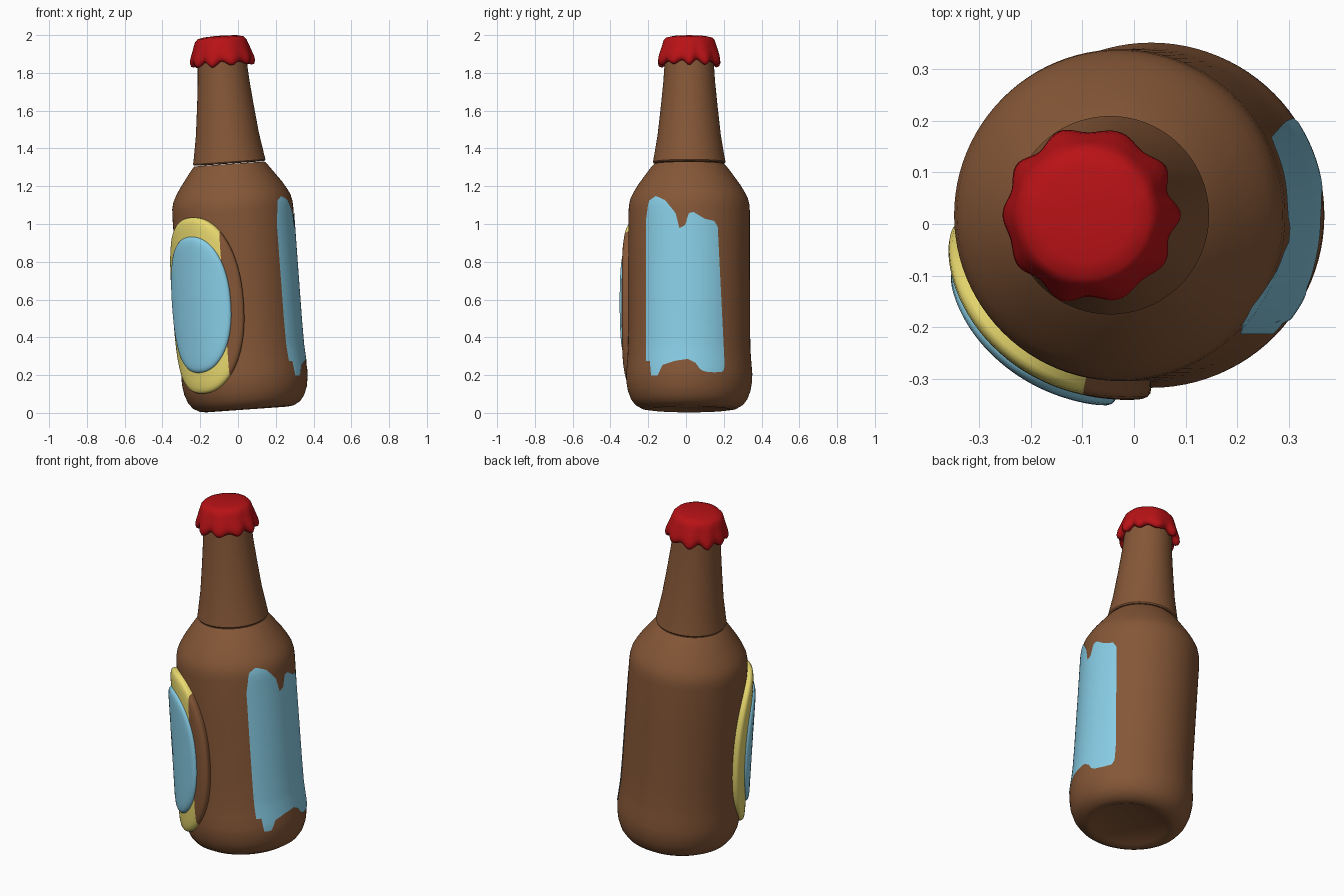
import bpy, bmesh, math
from math import sin, cos, pi, radians

if "Cube" in bpy.data.objects:
    bpy.data.objects.remove(bpy.data.objects["Cube"])

TILT, BASE = -0.071, (0.047, 0.017, 0.018)   # the bottle leans a little to -x


def material(name, rgb):
    m = bpy.data.materials.new(name)
    m.diffuse_color = (*rgb, 1)
    m.use_nodes = True
    m.node_tree.nodes["Principled BSDF"].inputs["Base Color"].default_value = m.diffuse_color
    return m


BROWN = material("brown", (0.235, 0.095, 0.038))
BLUE = material("light_blue", (0.25, 0.62, 0.80))
YELLOW = material("yellow", (0.82, 0.70, 0.16))
RED = material("red", (0.48, 0.006, 0.008))


def make(name, bm, mats, angle=40):
    bmesh.ops.recalc_face_normals(bm, faces=bm.faces)
    me = bpy.data.meshes.new(name)
    bm.to_mesh(me)
    bm.free()
    ob = bpy.data.objects.new(name, me)
    bpy.context.collection.objects.link(ob)
    for m in mats:
        me.materials.append(m)
    ob.location, ob.rotation_euler = BASE, (0, TILT, 0)
    bpy.ops.object.select_all(action='DESELECT')
    ob.select_set(True)
    bpy.context.view_layer.objects.active = ob
    bpy.ops.object.shade_smooth_by_angle(angle=radians(angle))
    return ob


def lathe(name, profile, mats, n=96, warp=None, angle=40):
    """Spin a (radius, height) profile; both ends are capped."""
    bm = bmesh.new()
    rings = []
    for k, (r, h) in enumerate(profile):
        ring = []
        for i in range(n):
            a = 2 * pi * i / n
            rr, hh = warp(a, k, r, h) if warp else (r, h)
            ring.append(bm.verts.new((rr * cos(a), rr * sin(a), hh)))
        rings.append(ring)
    for lo, hi in zip(rings, rings[1:]):
        for i in range(n):
            j = (i + 1) % n
            bm.faces.new((lo[i], lo[j], hi[j], hi[i]))
    bm.faces.new(rings[0])
    bm.faces.new(rings[-1])
    return make(name, bm, mats, angle)


def interp(points, x):
    for (x0, y0), (x1, y1) in zip(points, points[1:]):
        if x <= x1:
            return y0 + (y1 - y0) * (x - x0) / (x1 - x0)
    return points[-1][1]


# Body
body = [(0.20, 0.008), (0.215, 0.0), (0.25, 0.005), (0.285, 0.025), (0.308, 0.055),
        (0.325, 0.10), (0.333, 0.15), (0.334, 0.19), (0.329, 0.25), (0.324, 0.32),
        (0.322, 0.45), (0.321, 0.80), (0.321, 1.05), (0.319, 1.085), (0.311, 1.12),
        (0.296, 1.15), (0.272, 1.19), (0.23, 1.248), (0.200, 1.288), (0.186, 1.303)]
lathe("bottle_body", body, [BROWN])

# Neck, a separate piece with a fine seam at its foot
lathe("bottle_neck", [(0.15, 1.305), (0.188, 1.307), (0.192, 1.314), (0.187, 1.34),
                      (0.167, 1.46), (0.149, 1.62), (0.137, 1.74), (0.130, 1.84),
                      (0.125, 1.90)], [BROWN])


# Crown cap with a crimped skirt
def crimp(a, k, r, h):
    w = [1, 1, 1, 1, .9, .75, .45, .2, .05, 0, 0][k]
    wave = cos(10 * a + 0.5 * sin(2 * a)) * (0.75 + 0.25 * sin(3 * a + 1))
    return r * (1 + 0.055 * w * wave), h - 0.015 * w * wave


lathe("bottle_cap", [(0.125, 1.845), (0.146, 1.833), (0.160, 1.838), (0.166, 1.855),
                     (0.163, 1.878), (0.154, 1.905), (0.144, 1.935), (0.136, 1.958),
                     (0.122, 1.973), (0.09, 1.980), (0.03, 1.984)],
      [RED], n=120, warp=crimp, angle=70)


# Raised oval labels wrapped round the front left
def oval(name, radius, mid, half_angle, mid_h, half_h, mats, split=None):
    bm = bmesh.new()
    n = 96
    # (share of the oval, depth below the face)
    steps = [(0.15, 0), (0.4, 0), (0.6, 0), (0.75, 0), (0.86, 0), (0.93, 0.002),
             (0.97, 0.006), (0.992, 0.013), (1.0, 0.022), (1.0, 0.06)]
    rings = []
    for s, drop in steps:
        ring = []
        for i in range(n):
            t = 2 * pi * i / n
            c, d = cos(t), sin(t)
            u = math.copysign(abs(c) ** 0.9, c) * s
            v = math.copysign(abs(d) ** 0.9, d) * s
            a, r = radians(mid + half_angle * u), radius - drop
            ring.append(bm.verts.new((r * cos(a), r * sin(a), mid_h + half_h * v)))
        rings.append(ring)
    bm.faces.new(rings[0])
    for p, q in zip(rings, rings[1:]):
        for i in range(n):
            j = (i + 1) % n
            bm.faces.new((p[i], p[j], q[j], q[i]))
    if split:   # paint everything left of the split angle with the second material
        a = radians(split)
        bmesh.ops.bisect_plane(bm, geom=bm.verts[:] + bm.edges[:] + bm.faces[:],
                               plane_co=(0, 0, 0), plane_no=(-sin(a), cos(a), 0))
        for f in bm.faces:
            c = f.calc_center_median()
            f.material_index = int(math.degrees(math.atan2(c.y, c.x)) % 360 < split)
    return make(name, bm, mats, 50)


oval("front_label_base", 0.358, 228, 46, 0.567, 0.467, [BROWN, YELLOW], split=257)
oval("front_label_panel", 0.375, 229, 34, 0.572, 0.362, [BLUE])

# Painted patch with a ragged outline on the right side
top = [(-0.213, 1.02), (-0.198, 1.13), (-0.16, 1.155), (-0.11, 1.13), (-0.055, 1.06),
       (-0.035, 0.98), (-0.005, 0.995), (0.015, 1.06), (0.04, 1.065), (0.10, 1.03),
       (0.15, 1.02), (0.168, 0.99)]
bottom = [(-0.213, 0.28), (-0.19, 0.28), (-0.185, 0.20), (-0.15, 0.20), (-0.125, 0.255),
          (-0.06, 0.275), (0.01, 0.285), (0.05, 0.265), (0.075, 0.23), (0.10, 0.218),
          (0.15, 0.215), (0.196, 0.22), (0.205, 0.25)]
radius_at = [(h, r) for r, h in body]
bm = bmesh.new()
cols, rows = 60, 50
grid = []
for i in range(cols + 1):
    u = i / cols
    yt, yb = -0.213 + 0.381 * u, -0.213 + 0.418 * u
    zt, zb = interp(top, yt), interp(bottom, yb)
    col = []
    for j in range(rows + 1):
        v = j / rows
        h = zb + (zt - zb) * v - 0.04
        y = yb + (yt - yb) * v - BASE[1]
        r = interp(radius_at, h) + 0.003
        col.append(bm.verts.new((math.sqrt(r * r - y * y), y, h)))
    grid.append(col)
for p, q in zip(grid, grid[1:]):
    for j in range(rows):
        bm.faces.new((p[j], q[j], q[j + 1], p[j + 1]))
patch = make("side_label", bm, [BLUE])
if patch.data.polygons[0].normal.x < 0:
    patch.data.flip_normals()
